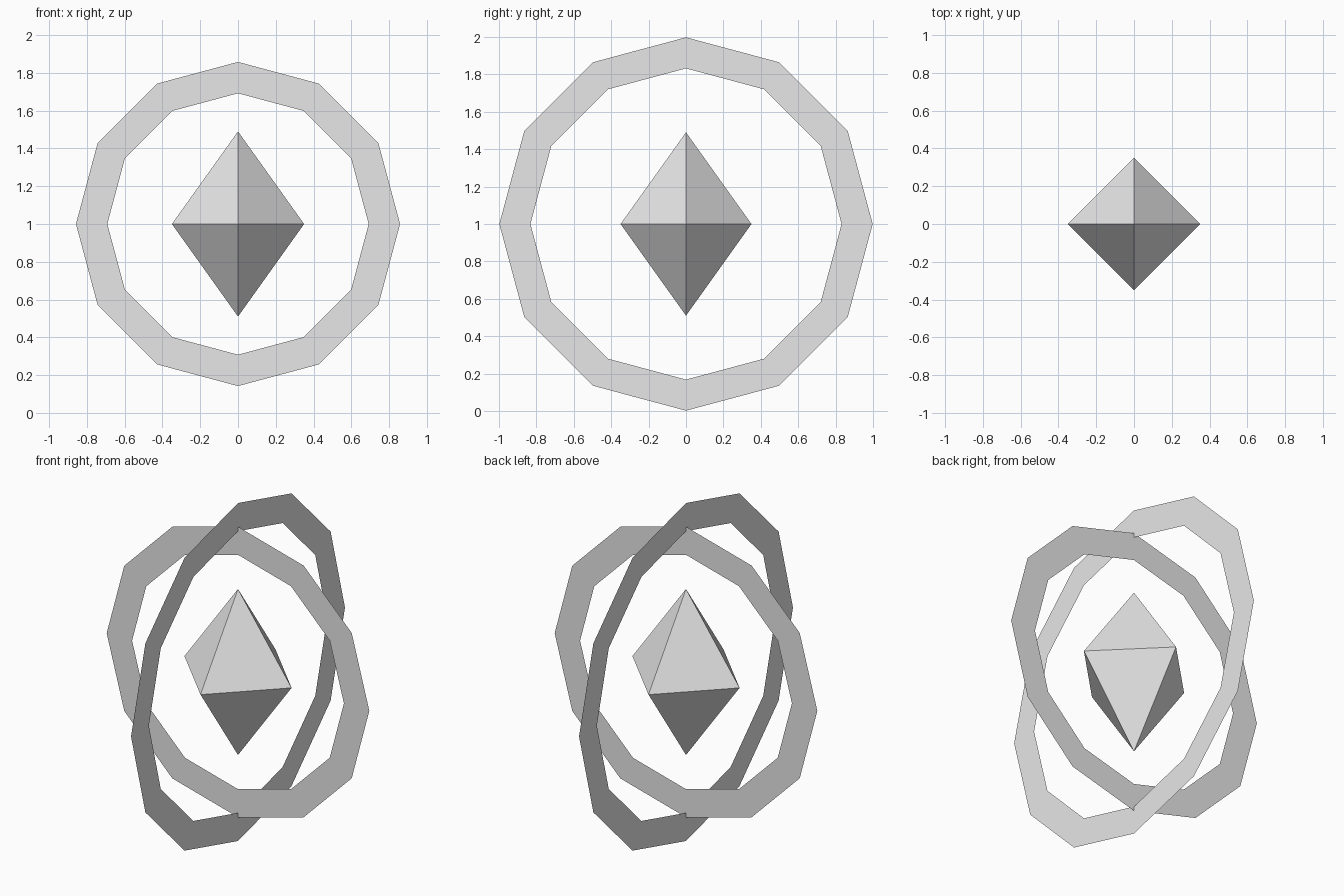
import bpy
import bmesh
from math import pi
from mathutils import Matrix

cube = bpy.data.objects.get("Cube")
if cube:
    bpy.data.objects.remove(cube, do_unlink=True)

CENTRE = (0, 0, 1)

# One plain grey for every part
grey = bpy.data.materials.new("light_grey")
grey.use_nodes = True
grey.diffuse_color = (0.8, 0.8, 0.8, 1)
grey.node_tree.nodes["Principled BSDF"].inputs["Base Color"].default_value = (0.8, 0.8, 0.8, 1)


def finish(name, bm):
    mesh = bpy.data.meshes.new(name)
    bm.to_mesh(mesh)
    bm.free()
    mesh.materials.append(grey)
    obj = bpy.data.objects.new(name, mesh)
    obj.location = CENTRE
    bpy.context.collection.objects.link(obj)


def flat_ring(name, outer, inner, turn):
    """Upright paper-thin ring with twelve sides, turned about z."""
    bm = bmesh.new()
    for radius in (outer, inner):
        bmesh.ops.create_circle(bm, segments=12, radius=radius)
    bmesh.ops.bridge_loops(bm, edges=bm.edges[:])
    upright = Matrix.Rotation(turn, 4, "Z") @ Matrix.Rotation(pi / 2, 4, "X")
    bmesh.ops.transform(bm, matrix=upright, verts=bm.verts)
    finish(name, bm)


# Crossed rings around the crystal
flat_ring("inner_ring", 0.858, 0.692, 0)
flat_ring("outer_ring", 0.998, 0.832, pi / 2)

# Eight-sided crystal: two four-sided pyramids base to base
bm = bmesh.new()
bmesh.ops.create_uvsphere(bm, u_segments=4, v_segments=2, radius=1,
                          matrix=Matrix.Diagonal((0.35, 0.35, 0.49, 1)))
bmesh.ops.recalc_face_normals(bm, faces=bm.faces)
finish("crystal", bm)
